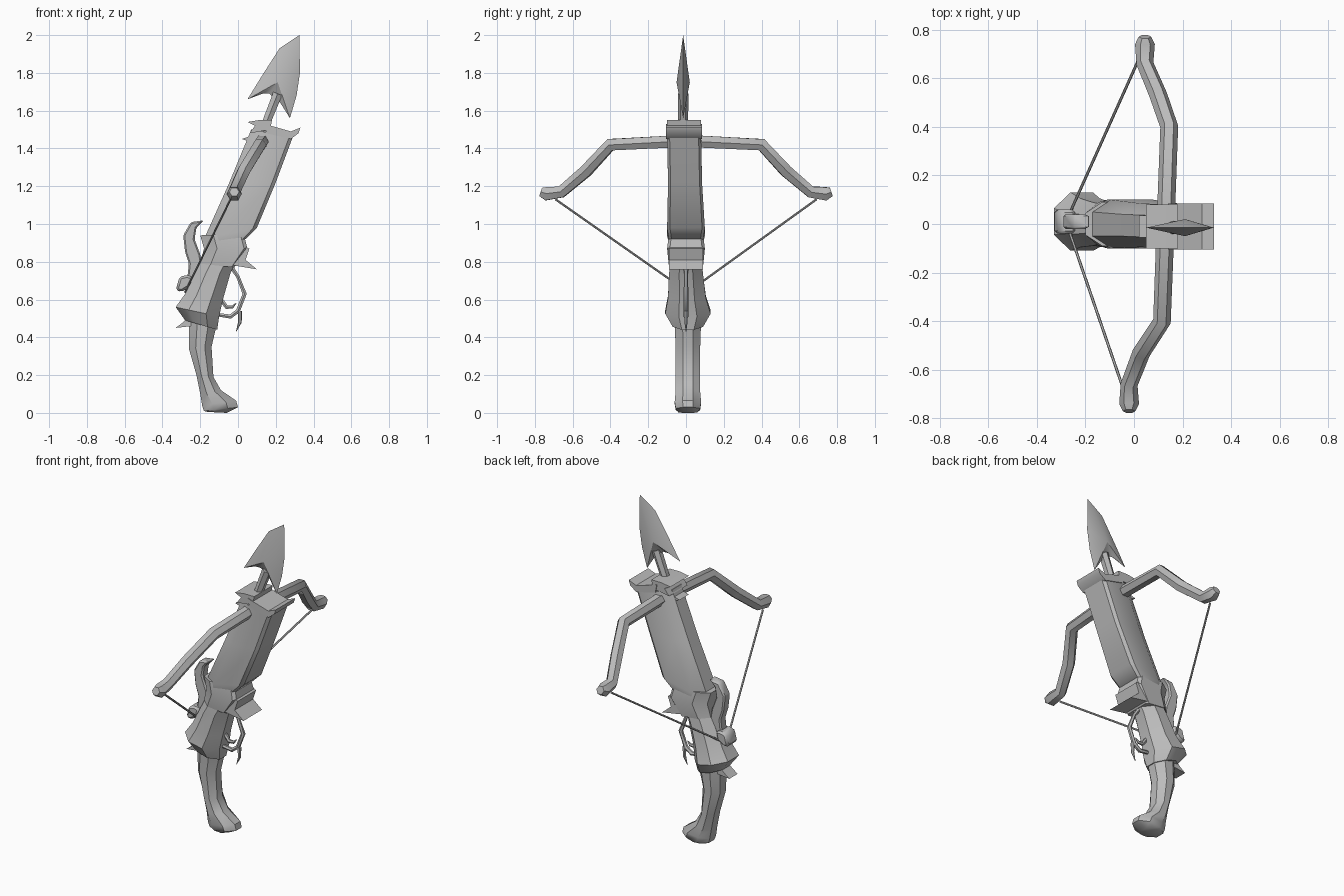
import bpy
import bmesh
from math import radians
from mathutils import Vector

cube = bpy.data.objects.get("Cube")
if cube:
    bpy.data.objects.remove(cube, do_unlink=True)

GREY = (0.5, 0.5, 0.5, 1.0)
steel = bpy.data.materials.new("plain_grey")
steel.use_nodes = True
steel.diffuse_color = GREY
steel.node_tree.nodes["Principled BSDF"].inputs["Base Color"].default_value = GREY


def select_only(obj):
    bpy.ops.object.select_all(action="DESELECT")
    obj.select_set(True)
    bpy.context.view_layer.objects.active = obj


def finish(name, bm, angle=35):
    """Turn a bmesh into a shaded, coloured object."""
    bmesh.ops.recalc_face_normals(bm, faces=bm.faces)
    mesh = bpy.data.meshes.new(name)
    bm.to_mesh(mesh)
    bm.free()
    mesh.materials.append(steel)
    obj = bpy.data.objects.new(name, mesh)
    bpy.context.collection.objects.link(obj)
    select_only(obj)
    bpy.ops.object.shade_smooth_by_angle(angle=radians(angle))
    return obj


def loft(name, sections, shape):
    """Skin sections (left point, right point, centre y, half width) with a mirrored outline."""
    ring_shape = shape + [(u, -v) for u, v in reversed(shape)]
    bm = bmesh.new()
    rings = []
    for left, right, centre, half in sections:
        a, b = Vector(left), Vector(right)
        ring = []
        for u, v in ring_shape:
            p = a.lerp(b, u)
            ring.append(bm.verts.new((p.x, centre + v * half, p.y)))
        rings.append(ring)
    count = len(ring_shape)
    for lower, upper in zip(rings, rings[1:]):
        for i in range(count):
            j = (i + 1) % count
            bm.faces.new((lower[i], lower[j], upper[j], upper[i]))
    bm.faces.new(rings[0])
    bm.faces.new(rings[-1])
    return finish(name, bm)


def prism(name, outline, half, centre=0.0, bevel=0.0):
    """Extrude an x-z outline along y."""
    bm = bmesh.new()
    face = bm.faces.new([bm.verts.new((x, centre - half, z)) for x, z in outline])
    moved = bmesh.ops.extrude_face_region(bm, geom=[face])["geom"]
    verts = [g for g in moved if isinstance(g, bmesh.types.BMVert)]
    bmesh.ops.translate(bm, verts=verts, vec=(0, 2 * half, 0))
    if bevel:
        bmesh.ops.bevel(bm, geom=bm.edges[:], offset=bevel, segments=1, affect="EDGES")
    return finish(name, bm)


def tube(name, points, radius, taper=None, smooth=1):
    """Round bar along a path, with an optional thickness factor per point."""
    curve = bpy.data.curves.new(name, "CURVE")
    curve.dimensions = "3D"
    curve.bevel_depth = radius
    curve.bevel_resolution = smooth
    curve.use_fill_caps = True
    spline = curve.splines.new("POLY")
    spline.points.add(len(points) - 1)
    for i, point in enumerate(points):
        spline.points[i].co = (*point, 1)
        spline.points[i].radius = taper[i] if taper else 1
    curve.materials.append(steel)
    obj = bpy.data.objects.new(name, curve)
    bpy.context.collection.objects.link(obj)
    select_only(obj)
    bpy.ops.object.convert(target="MESH")
    bpy.ops.object.shade_smooth_by_angle(angle=radians(50))
    return obj


def flat_path(points):
    return [(x, 0, z) for x, z in points]


# Barrel, collar, stock and grip
box = [(0, .5), (.3, 1), (.92, 1), (1, .85)]
rounded = [(0, .45), (.3, 1), (.7, 1), (1, .4)]
loft("barrel", [
    ((.07, 1.5), (.29, 1.46), -.01, .09),
    ((-.05, 1.21), (.2, 1.22), -.005, .09),
    ((-.18, .92), (.1, .98), 0, .1),
    ((-.17, .88), (.04, .92), 0, .09),
], box)
loft("collar", [
    ((-.2, .94), (.03, .95), 0, .09),
    ((-.18, .87), (.05, .87), 0, .1),
    ((-.2, .79), (-.02, .77), 0, .09),
], box)
loft("stock", [
    ((-.18, .83), (-.01, .8), 0, .08),
    ((-.23, .73), (-.04, .74), 0, .09),
    ((-.28, .63), (-.08, .6), .005, .1),
    ((-.33, .56), (-.1, .51), .01, .12),
    ((-.28, .49), (-.11, .44), .01, .08),
], rounded)
loft("grip", [
    ((-.26, .5), (-.11, .48), .01, .07),
    ((-.26, .34), (-.14, .35), .01, .065),
    ((-.22, .2), (-.13, .19), .01, .065),
    ((-.2, .1), (-.09, .12), .01, .065),
    ((-.19, .04), (-.01, .065), .01, .07),
    ((-.18, .01), (0, .03), .01, .065),
    ((-.16, .005), (-.06, 0), .01, .05),
], rounded)

# Lips and spikes that run across the body
prism("collar_flare", [(-.05, .79), (.02, .89), (.06, .87), (.04, .81), (.1, .76), (-.02, .78)], .09)
prism("muzzle_front_lip", [(.14, 1.53), (.28, 1.49), (.33, 1.51), (.32, 1.48), (.28, 1.45), (.15, 1.48)], .095, -.01)
prism("muzzle_back_lip", [(.05, 1.54), (.11, 1.55), (.18, 1.55), (.17, 1.5), (.06, 1.48), (.09, 1.52)], .09, -.01)
prism("rear_hook", [(.02, 1.45), (.08, 1.47), (.11, 1.45), (.06, 1.4), (.05, 1.44)], .045, -.01)
prism("stock_spike", [(-.25, .52), (-.29, .48), (-.33, .45), (-.24, .46)], .04, .01)

# Bow arms, one per side, with the string drawn back to the nut
nut = (-.28, .01, .64)
for side, name, elbow, middle, tip in (
    (-1, "right", .115, .03, -.02),
    (1, "left", .145, .1, .045),
):
    tube(name + "_bow_arm", [
        (.13, 0, 1.44),
        (elbow, side * .4, 1.42),
        (middle, side * .53, 1.28),
        (tip, side * .66, 1.17),
        (tip, side * .74, 1.16),
        (tip, side * .77, 1.17),
    ], .037, [1, 1, 1, .95, 1.1, .7])
    tube(name + "_string", [(tip - .02, side * .69, 1.13), nut], .006)

# Hammer and string nut
prism("hammer", [(-.18, 1.02), (-.25, 1.01), (-.29, .94), (-.28, .85), (-.26, .79),
                 (-.27, .7), (-.2, .7), (-.19, .78), (-.2, .84), (-.23, .92), (-.22, .98)],
      .03, .01, bevel=.008)
prism("string_nut", [(-.33, .65), (-.3, .64), (-.25, .67), (-.24, .72), (-.27, .73), (-.31, .72)],
      .05, .01, bevel=.012)

# Trigger and its guard
guard = [(-.04, .78), (.0, .72), (.035, .63), (0, .54), (-.04, .51), (-.11, .52)]
tube("trigger_guard", flat_path(guard), .013, [1, .8, 1, 1, 1, .8])
tube("guard_spike", flat_path([(.01, .54), (.01, .48), (-.01, .43)]), .012, [1, .8, .1])
tube("trigger", flat_path([(-.09, .6), (-.06, .56), (-.03, .56), (-.01, .58)]), .012, [1, 1, .8, .2])

# Bolt shaft and ridged head
tube("bolt_shaft", [(.12, -.015, 1.44), (.155, -.015, 1.55), (.21, -.015, 1.69)], .026, [1, 1, 1.1])
outline = [(.325, 2), (.22, 1.93), (.13, 1.79), (.05, 1.66), (.13, 1.69), (.165, 1.69),
           (.225, 1.64), (.275, 1.56), (.31, 1.68), (.328, 1.8)]
bm = bmesh.new()
rim = [bm.verts.new((x, -.015, z)) for x, z in outline]
for y in (-.05, .02):
    ridge = bm.verts.new((.21, y, 1.75))
    for a, b in zip(rim, rim[1:] + rim[:1]):
        bm.faces.new((a, b, ridge))
finish("bolt_head", bm, 40)
